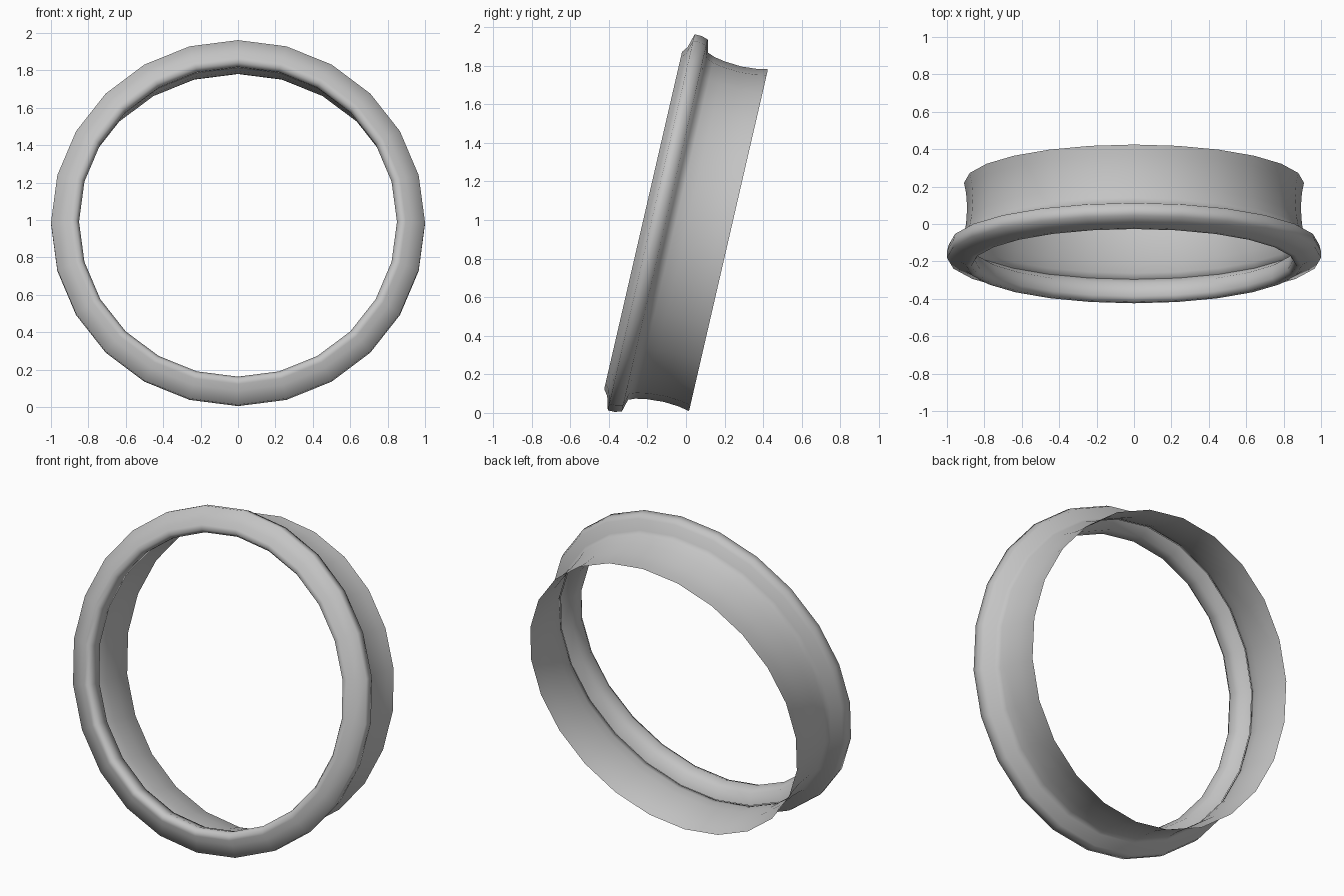
import bpy
import bmesh
import math
from mathutils import Matrix, Vector

cube = bpy.data.objects.get("Cube")
if cube:
    bpy.data.objects.remove(cube, do_unlink=True)

SEGMENTS = 24
TILT = math.radians(-13)
CENTRE = Vector((0, 0, 0.946))

# Cross-section as (distance along axis, radius), from back edge to inner lip
PROFILE = [
    (0.226, 0.909), (0.17, 0.898), (0.09, 0.892), (0.0, 0.898),
    (-0.06, 0.909), (-0.095, 0.923),              # waisted wall
    (-0.113, 0.99), (-0.15, 1.0), (-0.185, 1.0),  # outer flange
    (-0.205, 0.928), (-0.228, 0.897), (-0.228, 0.868),  # rounded front
    (-0.2, 0.85), (-0.127, 0.86),                 # inner lip
    (-0.092, 0.918),                              # step back to the wall
]


def make_material(name, value):
    mat = bpy.data.materials.new(name)
    mat.use_nodes = True
    colour = (value, value, value, 1)
    mat.diffuse_color = colour
    mat.node_tree.nodes["Principled BSDF"].inputs["Base Color"].default_value = colour
    return mat


def lathe(name, profile, material):
    """Spin a cross-section around the y axis."""
    bm = bmesh.new()
    verts = [bm.verts.new((0, a, r)) for a, r in profile]
    edges = [bm.edges.new(pair) for pair in zip(verts, verts[1:])]
    bmesh.ops.spin(bm, geom=verts + edges, cent=(0, 0, 0), axis=(0, 1, 0),
                   angle=math.tau, steps=SEGMENTS, use_merge=True)
    bmesh.ops.remove_doubles(bm, verts=bm.verts[:], dist=0.0005)
    bmesh.ops.recalc_face_normals(bm, faces=bm.faces[:])
    # Lean the ring backwards and lift it onto the ground
    bm.transform(Matrix.Translation(CENTRE) @ Matrix.Rotation(TILT, 4, "X"))
    mesh = bpy.data.meshes.new(name)
    bm.to_mesh(mesh)
    bm.free()
    mesh.materials.append(material)
    obj = bpy.data.objects.new(name, mesh)
    bpy.context.collection.objects.link(obj)
    return obj


# Flanged ring
ring = lathe("flanged_ring", PROFILE, make_material("light_grey", 0.55))
bpy.context.view_layer.objects.active = ring
ring.select_set(True)
bpy.ops.object.shade_smooth_by_angle(angle=math.radians(75))
